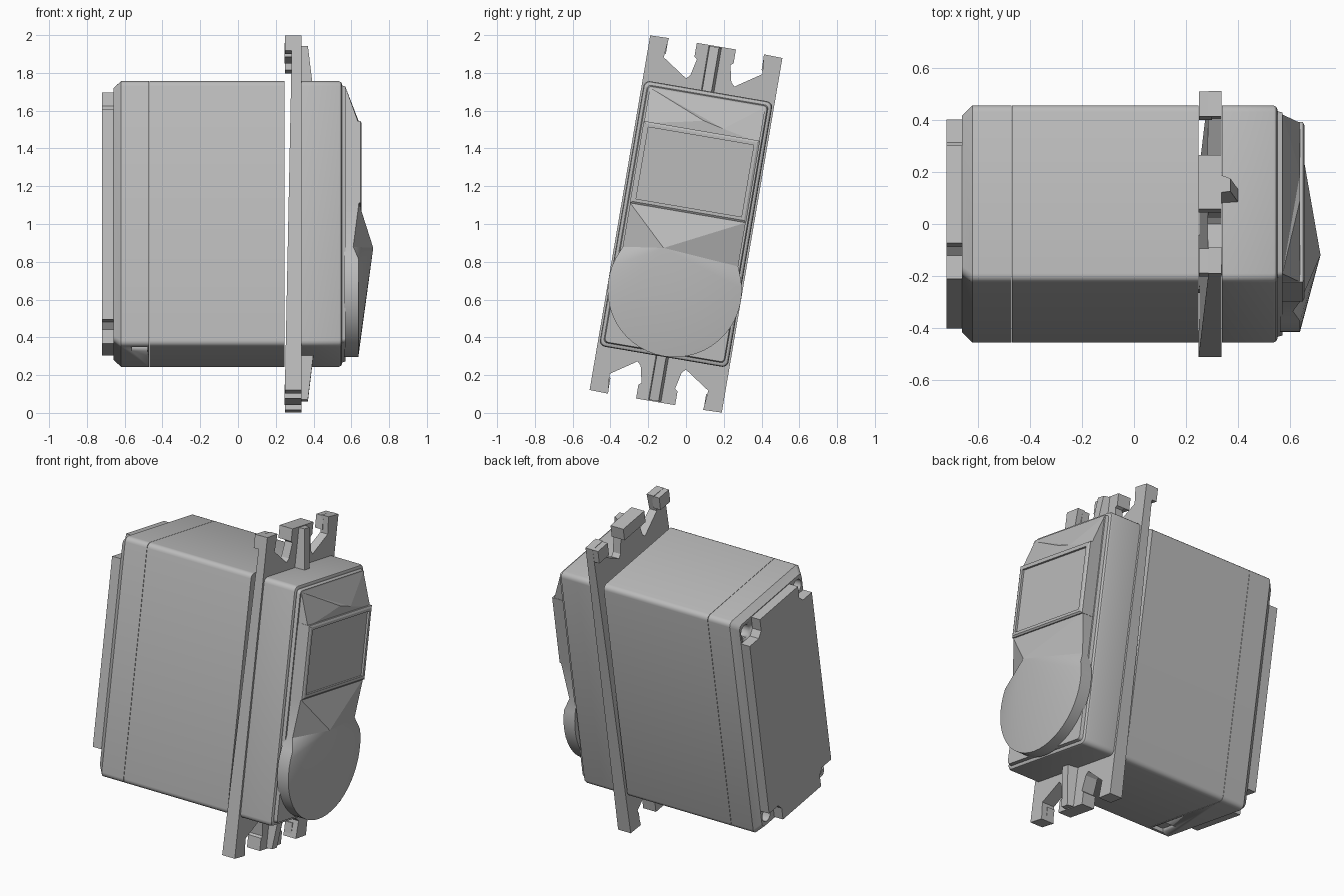
import bpy, bmesh, math
from mathutils import Euler

if "Cube" in bpy.data.objects:
    bpy.data.objects.remove(bpy.data.objects["Cube"])

TILT = Euler((math.radians(-9.7), 0, 0))
grey = bpy.data.materials.new("light_grey")
grey.use_nodes = True
COLOUR = (0.5, 0.5, 0.5, 1)
grey.diffuse_color = COLOUR
grey.node_tree.nodes["Principled BSDF"].inputs["Base Color"].default_value = COLOUR


def finish(name, bm, smooth=True):
    """Turn a bmesh in body space (depth, width, height) into a tilted object."""
    bmesh.ops.recalc_face_normals(bm, faces=bm.faces)
    mesh = bpy.data.meshes.new(name)
    bm.to_mesh(mesh)
    bm.free()
    mesh.materials.append(grey)
    obj = bpy.data.objects.new(name, mesh)
    bpy.context.collection.objects.link(obj)
    obj.rotation_euler = TILT
    obj.location.z = 1
    bpy.ops.object.select_all(action='DESELECT')
    obj.select_set(True)
    bpy.context.view_layer.objects.active = obj
    if smooth:
        bpy.ops.object.shade_smooth_by_angle(angle=math.radians(30))
    return obj


def loft(name, sections, smooth=True):
    """Join outlines at given depths; a section is (depth, outline)."""
    bm = bmesh.new()
    rings = []
    for depth, outline in sections:
        rings.append([bm.verts.new((depth(u, v) if callable(depth) else depth, u, v))
                      for u, v in outline])
    for a, b in zip(rings, rings[1:]):
        for i in range(len(a)):
            j = (i + 1) % len(a)
            bm.faces.new((a[i], a[j], b[j], b[i]))
    bm.faces.new(rings[0])
    bm.faces.new(rings[-1])
    return finish(name, bm, smooth)


def rounded(hu, hv, r, n=4):
    pts = []
    for k, (su, sv) in enumerate(((1, 1), (-1, 1), (-1, -1), (1, -1))):
        for i in range(n + 1):
            a = math.pi / 2 * (k + i / n)
            pts.append((su * (hu - r) + r * math.cos(a), sv * (hv - r) + r * math.sin(a)))
    return pts


def rect(u0, u1, v0, v1):
    return [(u0, v0), (u1, v0), (u1, v1), (u0, v1)]


def four_way(quarter):
    """Mirror a quarter outline, listed from the top centre round to the side."""
    right = quarter + [(u, -v) for u, v in reversed(quarter)]
    return right + [(-u, v) for u, v in reversed(right)]


def cut(target, cutter):
    cutter.hide_render = True
    mod = target.modifiers.new("cut", 'BOOLEAN')
    mod.operation, mod.object, mod.solver = 'DIFFERENCE', cutter, 'EXACT'
    bpy.context.view_layer.objects.active = target
    bpy.ops.object.modifier_apply(modifier=mod.name)
    bpy.data.objects.remove(cutter)


# Rear housing in two pieces with a seam between them
full = rounded(0.345, 0.713, 0.03)
loft("rear_case", [(-0.468, full), (0.247, full)])
lid = loft("rear_lid", [(-0.66, rounded(0.31, 0.68, 0.03)), (-0.62, full), (-0.47, full)])
cut(lid, loft("cable_slot_cutter", [(-0.56, rect(-0.3, -0.18, -0.8, -0.69)),
                                   (-0.48, rect(-0.3, -0.18, -0.8, -0.69))]))

# Raised back plate with notched corners, and a screw hole in each notch
notched = four_way([(0.19, 0.675), (0.19, 0.6), (0.22, 0.565), (0.31, 0.565)])
loft("back_plate", [(-0.72, notched), (-0.655, notched)], False)
for su in (-1, 1):
    for sv in (-1, 1):
        ring = [(su * 0.26 + 0.04 * math.cos(i * math.pi / 6),
                 sv * 0.62 + 0.04 * math.sin(i * math.pi / 6)) for i in range(12)]
        cut(lid, loft("screw_hole_cutter", [(-0.75, ring), (-0.6, ring)]))

# Mounting flange with open slots between the lug and the prongs
flange = four_way([(0.105, 0.955), (0.105, 0.88), (0.09, 0.87), (0.11, 0.78),
                   (0.13, 0.76), (0.265, 0.85), (0.255, 0.955), (0.355, 0.952)])
loft("mounting_flange", [(lambda u, v: 0.267 + 0.02 * v, flange), (0.335, flange)], False)

# Thick lugs, prong tips and tapered ribs at both ends
for s, end in ((1, "top"), (-1, "bottom")):
    lug = rect(-0.105, 0.105, s * 0.88, s * 0.955)
    loft(end + "_lug", [(0.247, lug), (0.335, lug)], False)
    for side, name in ((-1, "_right_prong"), (1, "_left_prong")):
        tip = rect(side * 0.257, side * 0.354, s * 0.87, s * 0.951)
        loft(end + name, [(0.25, tip), (0.3, tip)], False)
    loft(end + "_rib", [(0.33, rect(-0.04, 0.03, s * 0.7, s * 0.95)),
                        (lambda u, v: 0.40 if abs(v) < 0.8 else 0.37,
                         rect(-0.035, 0.015, s * 0.7, s * 0.95))], False)

# Front housing with a soft rim and a stepped face
loft("front_case", [(0.337, full), (0.535, full), (0.545, rounded(0.341, 0.709, 0.03)),
                    (0.55, rounded(0.333, 0.7, 0.025)), (0.55, rounded(0.325, 0.692, 0.02)),
                    (0.57, rounded(0.32, 0.687, 0.02))])

# Framed square panel with a sunken centre
panel = rect(-0.312, 0.312, 0.06, 0.5)
window = rect(-0.283, 0.283, 0.087, 0.472)
loft("framed_panel", [(0.565, panel), (0.648, panel), (0.655, rect(-0.3, 0.3, 0.07, 0.488)),
                      (0.655, window), (0.642, window)], False)

# Faceted hump above the panel
bm = bmesh.new()
base = [bm.verts.new((0.57, u, v)) for u, v in
        ((-0.31, 0.68), (0.31, 0.68), (0.31, 0.49), (-0.31, 0.49))]
ridge = [bm.verts.new((0.638, u, v)) for u, v in
         ((-0.31, 0.49), (-0.11, 0.53), (0, 0.555), (0.11, 0.53), (0.31, 0.49))]
for a, b in zip(ridge, ridge[1:]):
    bm.faces.new((a, b, base[1] if b is ridge[4] else base[0]))
bm.faces.new((base[0], base[1], ridge[3]))
bm.faces.new((base[0], base[3], ridge[0]))
bm.faces.new((base[1], base[2], ridge[4]))
bm.faces.new(ridge)
bm.faces.new((base[3], base[2], ridge[4], ridge[0]))
bm.faces.new(base)
finish("upper_hump", bm, False)

# Rounded lower button: strip and disc outline fanned to an off-centre peak
R, CV = 0.355, -0.355
start = math.acos(0.31 / R)
outline = [(-0.31, 0.06, 0.64), (0.31, 0.06, 0.64), (0.31, -0.175, 0.61)]
N = 32
for i in range(1, N):
    a = start - 0.06 - (math.pi + 2 * start - 0.12) * i / N
    outline.append((R * math.cos(a), CV + R * math.sin(a), 0.637))
outline.append((-0.31, -0.175, 0.61))
bm = bmesh.new()
low = [bm.verts.new((0.56, u, v)) for u, v, x in outline]
top = [bm.verts.new((x, u, v)) for u, v, x in outline]
peak = bm.verts.new((0.716, -0.096, -0.145))
for i in range(len(top)):
    j = (i + 1) % len(top)
    bm.faces.new((low[i], low[j], top[j], top[i]))
    bm.faces.new((top[i], top[j], peak))
bm.faces.new(low)
finish("lower_button", bm)
